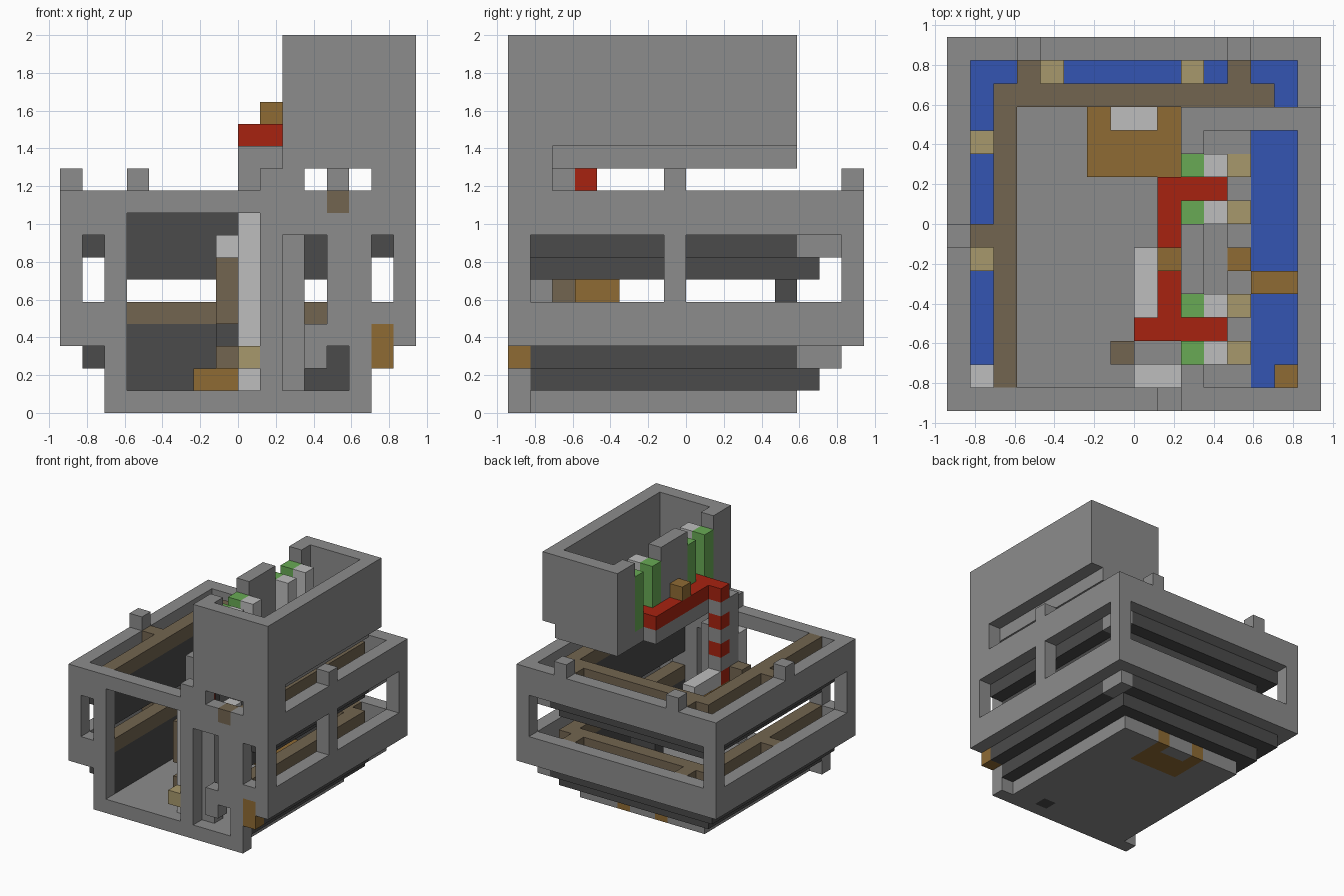
import bpy
import bmesh
from mathutils import Vector

cube = bpy.data.objects.get("Cube")
if cube:
    bpy.data.objects.remove(cube, do_unlink=True)

U = 2 / 17  # edge of one building block

COLOURS = {
    "stone": (.262, .262, .262), "dark_stone": (.069, .069, .069),
    "pale_stone": (.51, .51, .51), "timber": (.171, .13, .08),
    "sand": (.39, .314, .15), "ochre": (.275, .147, .034),
    "red": (.386, .016, .005), "green": (.138, .402, .089),
    "blue": (.033, .091, .445),
}
MATS = {}
for label, rgb in COLOURS.items():
    m = bpy.data.materials.new(label)
    m.use_nodes = True
    m.diffuse_color = (*rgb, 1)
    m.node_tree.nodes["Principled BSDF"].inputs["Base Color"].default_value = (*rgb, 1)
    MATS[label] = m

blocks = {}  # cell -> (part, side colour, top colour)


def cells(x, y, z):
    return [(i, j, k) for i in range(*x) for j in range(*y) for k in range(*z)]


def fill(part, colour, x, y, z, top=None):
    for c in cells(x, y, z):
        blocks[c] = (part, colour, top or colour)


def carve(x, y, z):
    for c in cells(x, y, z):
        blocks.pop(c, None)


# Ground floor with hearth and one dark floor block
fill("floor", "stone", (-5, 5), (-7, 5), (0, 1))
fill("floor", "dark_stone", (2, 3), (-7, -6), (0, 1))
fill("hearth", "ochre", (-2, 2), (2, 4), (0, 2))

# Two storeys: inner wall, timber rail, water channel and outer band
for b in (0, 5):
    for x, y in (((-6, -5), (-7, 6)), ((5, 6), (-7, 6)), ((-5, 5), (5, 6))):
        fill("inner_wall", "dark_stone", x, y, (b + 1, b + 4))
        fill("timber_rail", "timber", x, y, (b + 4, b + 5))
    for x, y in (((-7, -6), (-7, 7)), ((6, 7), (-7, 7)), ((-6, 6), (6, 7))):
        fill("water_channel", "dark_stone", x, y, (b + 2, b + 3), "blue")
    fill("water_channel", "stone", (6, 7), (5, 7), (b + 2, b + 3), "blue")
    for x, y in (((-8, -7), (-8, 8)), ((7, 8), (-8, 8)), ((-7, 7), (7, 8))):
        fill("outer_band", "stone", x, y, (b + 3, b + 5))
    # Cross beams and things standing in the channel
    for x in (-5, 4):
        fill("cross_beam", "timber", (x, x + 1), (6, 7), (b + 4, b + 5))
    fill("cross_beam", "timber", (-7, -6), (-1, 0), (b + 4, b + 5))
    for x, y in ((-4, 6), (2, 6), (-7, 3), (-7, -2)):
        fill("channel_block", "sand", (x, x + 1), (y, y + 1), (b + 3, b + 4))
    fill("channel_end", "pale_stone", (-7, -6), (-7, -6), (b + 3, b + 4))

# Corner posts and side mullion of the window strip
for x in (-8, 7):
    for y in (-8, 7):
        fill("corner_post", "stone", (x, x + 1), (y, y + 1), (5, 8))
fill("mullion", "stone", (7, 8), (-1, 0), (5, 8))

# Front wall and its openings
fill("front_wall", "stone", (-6, 6), (-8, -7), (0, 3))
fill("front_wall", "stone", (-8, 8), (-8, -7), (3, 10))
for x, z in (((-5, 1), (1, 9)), ((-7, -6), (5, 8)), ((6, 7), (5, 8)),
             ((2, 3), (1, 8)), ((3, 4), (4, 8)), ((3, 5), (1, 3))):
    carve(x, (-8, -7), z)
fill("front_wall", "stone", (3, 4), (-8, -7), (2, 4))
fill("front_inlay", "ochre", (6, 7), (-8, -7), (2, 4))
fill("front_inlay", "timber", (4, 5), (-8, -7), (9, 10))
fill("niche_back", "stone", (2, 3), (-7, -6), (1, 9))

# Parapet posts
for x, y in ((-8, -1), (7, -1), (-5, 7), (4, 7)):
    fill("parapet_post", "stone", (x, x + 1), (y, y + 1), (10, 11))
fill("parapet_post", "stone", (1, 2), (-8, -7), (10, 11))

# Door column and step blocks
fill("door_column", "pale_stone", (0, 1), (-7, -6), (1, 9))
fill("door_column", "pale_stone", (1, 2), (-7, -6), (8, 9))
fill("door_step", "sand", (0, 1), (-8, -7), (2, 3))
for z in (2, 4, 5, 6):
    fill("stair_block", "timber", (-1, 0), (-6, -5), (z, z + 1))
fill("landing", "ochre", (0, 2), (-5, -3), (5, 6))
fill("landing_rail", "pale_stone", (0, 1), (-4, -1), (6, 7))

# Chimney against the back wall
fill("chimney", "dark_stone", (-1, 1), (4, 5), (1, 7))
fill("chimney", "pale_stone", (-1, 1), (4, 5), (7, 8))
for x in (-2, 1):
    fill("hearth_cheek", "ochre", (x, x + 1), (4, 5), (0, 2))

# Tower floor, with the pool on the outer side
fill("tower_floor", "stone", (2, 7), (-6, 5), (11, 12))
fill("tower_floor", "stone", (1, 2), (-6, 2), (11, 12))
fill("tower_floor", "stone", (0, 1), (-6, -4), (11, 12))
fill("tower_floor", "stone", (2, 7), (-7, -6), (11, 12))
fill("tower_pool", "stone", (5, 7), (-7, 4), (11, 12), "blue")
fill("pool_bridge", "ochre", (5, 7), (-3, -2), (12, 13))
fill("pool_bridge", "ochre", (6, 7), (-7, -6), (12, 13))

# Tower walls
fill("tower_wall", "stone", (2, 8), (-8, -7), (10, 17))
carve((3, 6), (-8, -7), (10, 11))
fill("tower_wall", "stone", (7, 8), (-7, -6), (10, 12))
fill("tower_wall", "stone", (7, 8), (-7, 5), (12, 17))
fill("tower_wall", "stone", (2, 7), (4, 5), (12, 17))
fill("tower_wall", "stone", (2, 3), (3, 4), (12, 17))
fill("tower_wall", "stone", (2, 3), (-7, -6), (12, 17))
fill("tower_pier", "stone", (2, 3), (-3, 0), (12, 17))
fill("tower_bench", "stone", (3, 5), (3, 4), (12, 13))
fill("tower_bench", "stone", (3, 4), (-3, 0), (12, 13))
fill("tower_bench", "ochre", (4, 5), (-2, -1), (12, 13))

# Green shutters, pale posts and sand seats beside both tower doorways
for y in (-6, -4, 0, 2):
    fill("shutter", "green", (2, 3), (y, y + 1), (12, 16))
    fill("shutter_post", "pale_stone", (3, 4), (y, y + 1), (12, 16))
    fill("seat", "sand", (4, 5), (y, y + 1), (12, 13))

# Red balcony, walkways and striped support
fill("balcony", "red", (1, 2), (-5, 2), (12, 13))
fill("balcony", "red", (0, 4), (-5, -4), (12, 13))
fill("balcony", "red", (1, 4), (1, 2), (12, 13))
fill("balcony_post", "ochre", (1, 2), (-2, -1), (13, 14))
fill("striped_support", "stone", (0, 1), (-5, -4), (6, 11))
for z in (6, 8, 10):
    fill("striped_support", "red", (0, 1), (-5, -4), (z, z + 1))
fill("support_back", "stone", (0, 1), (-6, -5), (6, 11))

# Turn each part into a mesh of its exposed faces
parts = {}
for cell, (part, side, top) in blocks.items():
    parts.setdefault(part, []).append((Vector(cell), side, top))

for part, members in parts.items():
    bm = bmesh.new()
    used = []
    for pos, side, top in members:
        for axis in range(3):
            for sign in (-1, 1):
                normal = Vector((0, 0, 0))
                normal[axis] = sign
                if tuple(int(v) for v in pos + normal) in blocks:
                    continue
                a, b = Vector((0, 0, 0)), Vector((0, 0, 0))
                a[(axis + 1) % 3] = .5
                b[(axis + 2) % 3] = .5 * sign
                mid = pos + Vector((.5, .5, .5)) + normal / 2
                ring = (mid - a - b, mid + a - b, mid + a + b, mid - a + b)
                face = bm.faces.new([bm.verts.new(p * U) for p in ring])
                colour = top if normal.z > 0 else side
                if colour not in used:
                    used.append(colour)
                face.material_index = used.index(colour)
    bmesh.ops.remove_doubles(bm, verts=bm.verts, dist=.001)
    mesh = bpy.data.meshes.new(part)
    bm.to_mesh(mesh)
    bm.free()
    for colour in used:
        mesh.materials.append(MATS[colour])
    bpy.context.collection.objects.link(bpy.data.objects.new(part, mesh))
